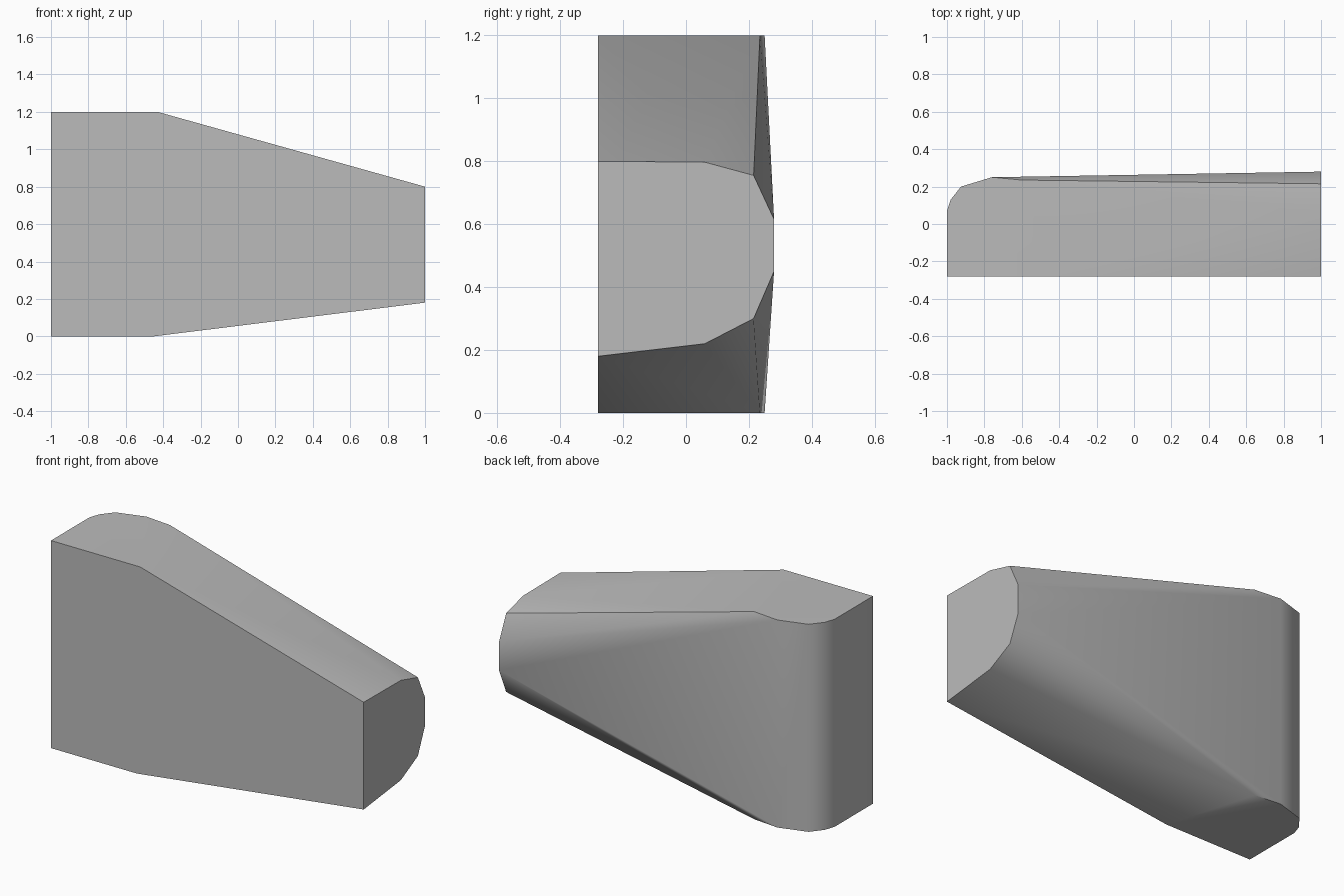
import bpy, bmesh, math

cube = bpy.data.objects.get("Cube")
if cube:
    bpy.data.objects.remove(cube)

grey = bpy.data.materials.new("plain grey")
grey.use_nodes = True
colour = (0.5, 0.5, 0.5, 1)
grey.diffuse_color = colour
grey.node_tree.nodes["Principled BSDF"].inputs["Base Color"].default_value = colour

FRONT = -0.28
# plan outline (x, y) of the tall end, shared by its top and bottom
plan = [(-1, FRONT), (-1, 0.07), (-0.98, 0.13), (-0.925, 0.2), (-0.76, 0.25), (-0.6, 0.235)]
# cross-section (y, z) of the short end
section = [(FRONT, 0.18), (0.06, 0.22), (0.215, 0.3), (0.28, 0.45),
           (0.28, 0.615), (0.215, 0.755), (0.06, 0.797), (FRONT, 0.8)]

# tapered body: one convex skin around both ends
bm = bmesh.new()
for z, bend in ((0, -0.45), (1.2, -0.43)):
    for x, y in plan + [(bend, FRONT)]:
        bm.verts.new((x, y, z))
for y, z in section:
    bm.verts.new((1, y, z))
bmesh.ops.convex_hull(bm, input=bm.verts)
bmesh.ops.dissolve_limit(bm, angle_limit=math.radians(0.2), verts=bm.verts, edges=bm.edges)
bmesh.ops.recalc_face_normals(bm, faces=bm.faces)

mesh = bpy.data.meshes.new("tapered_body")
bm.to_mesh(mesh)
bm.free()
mesh.materials.append(grey)
body = bpy.data.objects.new("tapered_body", mesh)
bpy.context.collection.objects.link(body)

# soft bends, crisp end rims
bpy.context.view_layer.objects.active = body
body.select_set(True)
bpy.ops.object.shade_smooth_by_angle(angle=math.radians(40))
